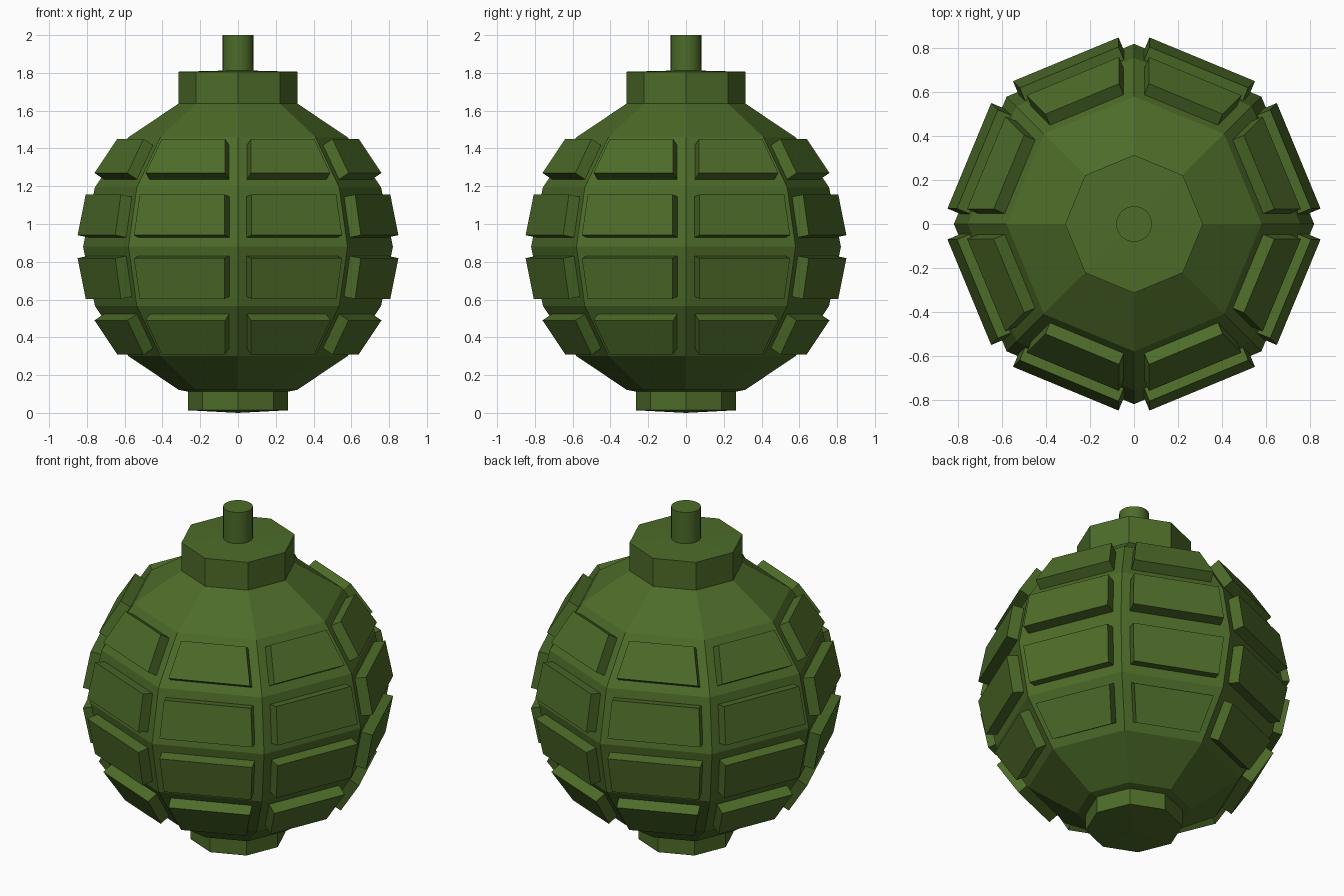
import bpy, bmesh
from math import pi, sin, cos

if "Cube" in bpy.data.objects:
    bpy.data.objects.remove(bpy.data.objects["Cube"])

R, ZC = 0.82, 0.88        # body radius and centre height
INSET, RAISE = 0.05, 0.064

green = bpy.data.materials.new("olive_green")
green.diffuse_color = (0.075, 0.15, 0.022, 1)
green.use_nodes = True
green.node_tree.nodes["Principled BSDF"].inputs["Base Color"].default_value = green.diffuse_color


def finish(name, bm):
    bmesh.ops.recalc_face_normals(bm, faces=bm.faces)
    mesh = bpy.data.meshes.new(name)
    bm.to_mesh(mesh)
    bm.free()
    mesh.materials.append(green)
    obj = bpy.data.objects.new(name, mesh)
    bpy.context.collection.objects.link(obj)
    return obj


def lathe(name, profile, sides):
    """Revolve (radius, z) points; the first and last lie on the axis."""
    bm = bmesh.new()
    rings = []
    for r, z in profile:
        if r == 0:
            rings.append([bm.verts.new((0, 0, z))] * sides)
        else:
            rings.append([bm.verts.new((r * cos(2 * pi * i / sides), r * sin(2 * pi * i / sides), z))
                          for i in range(sides)])
    for a, b in zip(rings, rings[1:]):
        for i in range(sides):
            j = (i + 1) % sides
            bm.faces.new(dict.fromkeys((a[i], a[j], b[j], b[i])))
    return finish(name, bm)


# Faceted body: eight-sided ball
body = lathe("body", [(R * sin(pi * k / 8) if 0 < k < 8 else 0, ZC - R * cos(pi * k / 8))
                      for k in range(9)], 8)

# Raised plates on the four middle rows of facets
bm = bmesh.new()
bm.from_mesh(body.data)
plates = [f for f in bm.faces if abs(f.calc_center_median().z - ZC) < 0.6 * R]
bmesh.ops.inset_individual(bm, faces=plates, thickness=INSET, use_even_offset=True)
for f in bmesh.ops.extrude_discrete_faces(bm, faces=plates)["faces"]:
    f.normal_update()
    bmesh.ops.translate(bm, verts=f.verts, vec=f.normal * RAISE)
bm.to_mesh(body.data)
bm.free()

# Top collar, bottom foot and fuse pin
lathe("collar", [(0, 1.63), (0.314, 1.637), (0.314, 1.806), (0, 1.814)], 8)
lathe("foot", [(0, 0), (0.265, 0.014), (0.265, 0.12), (0, 0.12)], 8)
pin = lathe("fuse_pin", [(0, 1.78), (0.081, 1.78), (0.081, 2.0), (0, 2.0)], 32)
for p in pin.data.polygons:
    p.use_smooth = abs(p.normal.z) < 0.5
for e in pin.data.edges:
    a, b = (pin.data.vertices[v].co.z for v in e.vertices)
    e.use_edge_sharp = abs(a - b) < 0.01
